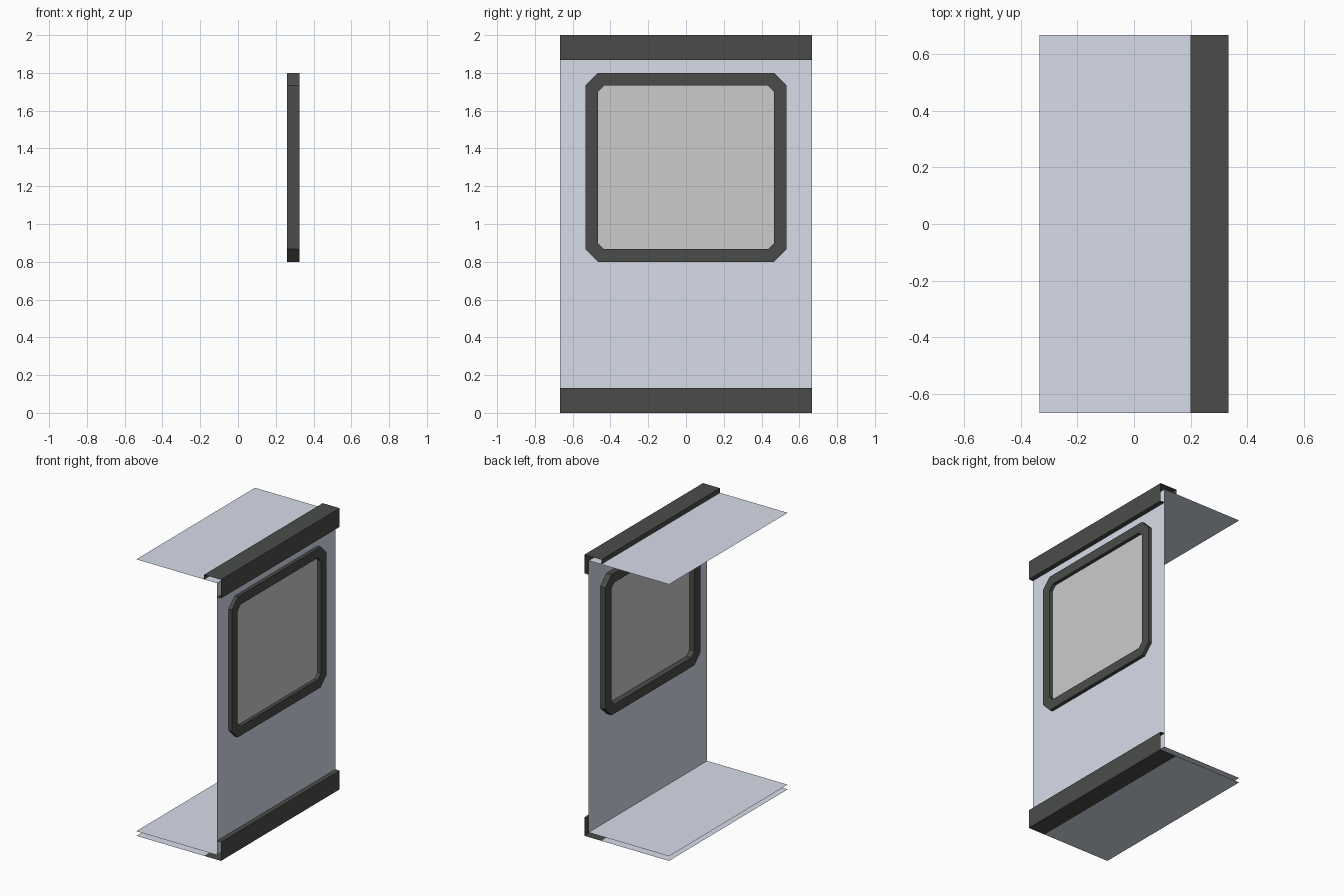
import bpy, bmesh

if "Cube" in bpy.data.objects:
    bpy.data.objects.remove(bpy.data.objects["Cube"])

HALF_Y = 2 / 3
BACK, WALL, FRONT = -1 / 3, 0.3, 1 / 3


def material(name, rgb):
    m = bpy.data.materials.new(name)
    m.diffuse_color = (*rgb, 1)
    m.use_nodes = True
    m.node_tree.nodes["Principled BSDF"].inputs["Base Color"].default_value = m.diffuse_color
    return m


panel_mat = material("panel_grey", (0.68, 0.72, 0.82))
trim_mat = material("dark_trim", (0.07, 0.073, 0.066))


def finish(bm, name, mat=None):
    me = bpy.data.meshes.new(name)
    bm.to_mesh(me)
    bm.free()
    ob = bpy.data.objects.new(name, me)
    bpy.context.collection.objects.link(ob)
    if mat:
        me.materials.append(mat)
    return ob


def strip(name, profile, mat):
    """Sweep an open (x, z) profile along y, with open ends."""
    bm = bmesh.new()
    rows = [[bm.verts.new((x, s * HALF_Y, z)) for s in (-1, 1)] for x, z in profile]
    for a, b in zip(rows, rows[1:]):
        bm.faces.new((a[0], b[0], b[1], a[1]))
    return finish(bm, name, mat)


def outline(half_w, z0, z1, c):
    """Chamfered rectangle in (y, z), counter-clockwise seen from +x."""
    w = half_w
    return [(-w + c, z0), (w - c, z0), (w, z0 + c), (w, z1 - c),
            (w - c, z1), (-w + c, z1), (-w, z1 - c), (-w, z0 + c)]


outer = outline(0.533, 0.8, 1.8, 0.067)
inner = outline(0.467, 0.867, 1.733, 0.033)

# Roof, floor and underside sheets
strip("roof", [(BACK, 1.967), (WALL, 1.967)], panel_mat)
strip("floor", [(BACK, 0.033), (WALL, 0.033)], panel_mat)
strip("underside", [(0.2, 0), (BACK, 0)], panel_mat)

# Folded trims along the top and bottom edges
strip("top_trim", [(0.2, 1.967), (0.2, 2), (FRONT, 2), (FRONT, 1.867), (WALL, 1.867)], trim_mat)
strip("bottom_trim", [(WALL, 0.133), (FRONT, 0.133), (FRONT, 0), (0.2, 0)], trim_mat)

# Wall sheet with the window opening
bm = bmesh.new()
edges = []
rect = [(-HALF_Y, 0.033), (HALF_Y, 0.033), (HALF_Y, 1.967), (-HALF_Y, 1.967)]
for loop in (rect, inner):
    vs = [bm.verts.new((WALL, y, z)) for y, z in loop]
    edges += [bm.edges.new((vs[i - 1], vs[i])) for i in range(len(vs))]
bmesh.ops.triangle_fill(bm, edges=edges, use_beauty=True, normal=(1, 0, 0))
for f in bm.faces:
    f.normal_update()
    if f.normal.x < 0:
        f.normal_flip()
finish(bm, "wall", panel_mat)

# Window pane
bm = bmesh.new()
bm.faces.new([bm.verts.new((WALL, y, z)) for y, z in inner])
finish(bm, "window_pane")

# Window frame, standing out on both sides of the wall
bm = bmesh.new()
loops = [[bm.verts.new((x, y, z)) for y, z in pts]
         for x, pts in ((0.26, outer), (0.325, outer), (0.325, inner), (0.26, inner))]
for k in range(4):
    a, b = loops[k], loops[(k + 1) % 4]
    for i in range(8):
        bm.faces.new((a[i - 1], a[i], b[i], b[i - 1]))
bmesh.ops.recalc_face_normals(bm, faces=bm.faces[:])
finish(bm, "window_frame", trim_mat)
